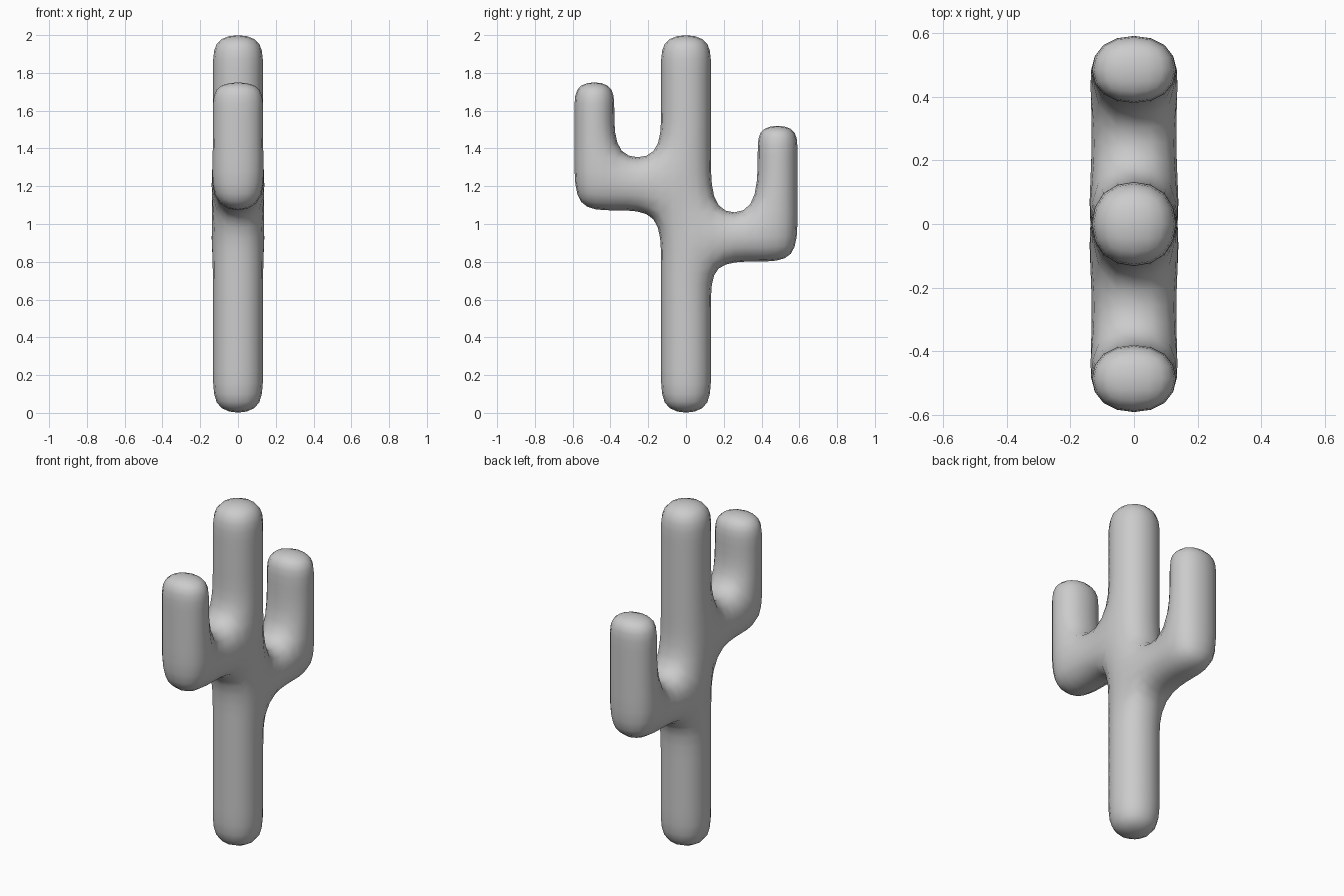
import bpy, bmesh

if "Cube" in bpy.data.objects:
    bpy.data.objects.remove(bpy.data.objects["Cube"])

HALF = 0.144            # half width of the trunk cage
IN, OUT = 0.37, 0.60    # inner and outer side of the upright arms

bm = bmesh.new()
nodes = {}


def node(y, z):
    key = (round(y, 4), round(z, 4))
    if key not in nodes:
        nodes[key] = bm.verts.new((0, y, z))
    return nodes[key]


def column(y0, y1, levels):
    """Stack of quads between y0 and y1, split at the given heights."""
    for z0, z1 in zip(levels, levels[1:]):
        bm.faces.new((node(y0, z0), node(y1, z0), node(y1, z1), node(y0, z1)))


def arm(side, low, high, ring, tip):
    """Horizontal stub plus upright, side = +1 or -1 along y."""
    for ya, yb, levels in ((HALF, IN, (low, high)),
                           (IN, OUT, (low, high, ring, tip))):
        y0, y1 = sorted((side * ya, side * yb))
        column(y0, y1, levels)


# trunk and the two arms as one flat cage in the YZ plane
column(-HALF, HALF, (-0.016, 0.2, 0.58, 0.79, 1.06, 1.355, 1.60, 1.83, 2.014))
arm(1, 0.79, 1.06, 1.39, 1.531)
arm(-1, 1.06, 1.355, 1.61, 1.762)
bmesh.ops.recalc_face_normals(bm, faces=bm.faces)

mesh = bpy.data.meshes.new("cactus")
bm.to_mesh(mesh)
bm.free()
cactus = bpy.data.objects.new("cactus", mesh)
bpy.context.collection.objects.link(cactus)

# thicken the cage, then round it
solid = cactus.modifiers.new("thickness", 'SOLIDIFY')
solid.thickness = 2 * HALF
solid.offset = 0
sub = cactus.modifiers.new("rounding", 'SUBSURF')
sub.levels = sub.render_levels = 2
for p in mesh.polygons:
    p.use_smooth = True
